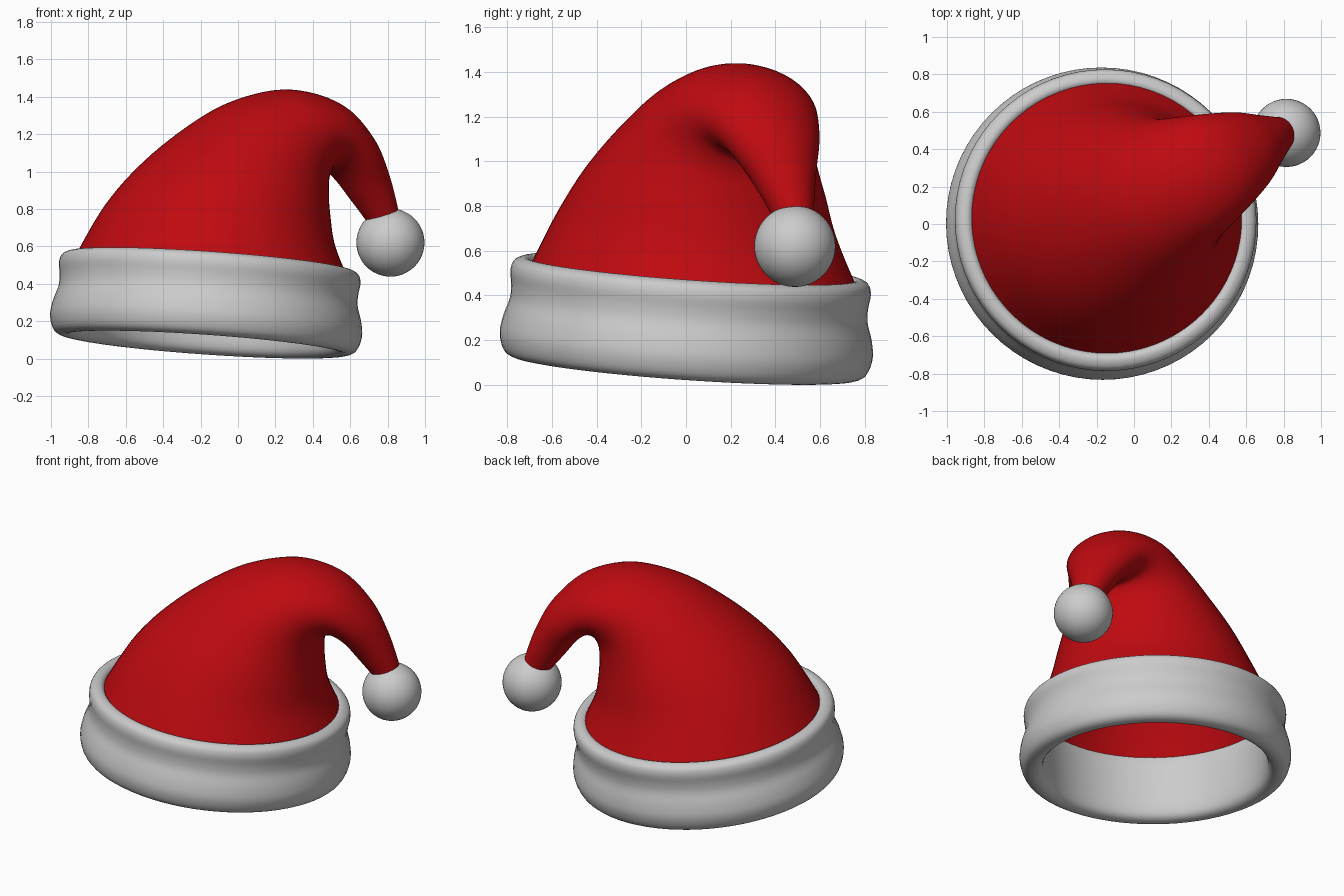
import bpy, math
from mathutils import Vector

if "Cube" in bpy.data.objects:
    bpy.data.objects.remove(bpy.data.objects["Cube"])


def spline(pts, steps, closed=False):
    """Smooth Catmull-Rom curve through tuples of any length."""
    n, out = len(pts), []
    for i in range(n if closed else n - 1):
        p = [pts[k % n] if closed else pts[min(max(k, 0), n - 1)] for k in range(i - 1, i + 3)]
        for j in range(steps):
            t = j / steps
            out.append([0.5 * (2 * b + (c - a) * t + (2 * a - 5 * b + 4 * c - d) * t * t
                               + (3 * b - a - 3 * c + d) * t ** 3) for a, b, c, d in zip(*p)])
    if not closed:
        out.append(list(pts[-1]))
    return out


def loft(name, rings, closed=False, cap=False):
    """Skin equal-length rings of points into a smooth object."""
    n, m = len(rings[0]), len(rings)
    verts = [v for r in rings for v in r]
    faces = []
    for i in range(m if closed else m - 1):
        a, b = i * n, (i + 1) % m * n
        faces += [(a + j, a + (j + 1) % n, b + (j + 1) % n, b + j) for j in range(n)]
    if cap:
        faces.append(tuple(range((m - 1) * n, m * n)))
    me = bpy.data.meshes.new(name)
    me.from_pydata(verts, [], faces)
    me.polygons.foreach_set("use_smooth", [True] * len(faces))
    ob = bpy.data.objects.new(name, me)
    bpy.context.collection.objects.link(ob)
    return ob


SIDES = 72
ANGLES = [2 * math.pi * k / SIDES for k in range(SIDES)]

# Fluffy brim: closed (radius, height) profile swept round a tilted axis
brim = [(.76, 0), (.812, .025), (.836, .10), (.826, .18), (.802, .26), (.80, .32), (.808, .385),
        (.794, .43), (.75, .448), (.718, .425), (.70, .35), (.69, .20), (.69, .08), (.71, .02)]
axis = Vector((.07, .07, 1)).normalized()
ax = Vector((0, 1, 0)).cross(axis).normalized()
ay = axis.cross(ax)
base = Vector((-.178, -.006, .075))
loft("brim", [[base + axis * h + (ax * math.cos(a) + ay * math.sin(a)) * r for a in ANGLES]
              for r, h in spline(brim, 4, True)], closed=True)

# Drooping cap: each section is (outer s, outer z, inner s, inner z, half width) in the bend plane
sections = [(-.74, .52, .76, .38, .745), (-.55, .835, .675, .58, .63),
            (-.32, 1.075, .65, .74, .54), (-.03, 1.285, .645, .86, .44),
            (.21, 1.395, .65, .94, .375), (.48, 1.438, .675, 1.00, .325),
            (.75, 1.365, .715, 1.005, .27), (.94, 1.19, .78, .95, .212),
            (1.045, 1.00, .855, .85, .147), (1.11, .81, .94, .74, .097), (1.12, .74, .97, .69, .09)]
th = math.radians(26.5)
d = Vector((math.cos(th), math.sin(th), 0))
side = Vector((-math.sin(th), math.cos(th), 0))
origin = Vector((-.15, .02, 0))
rings = []
for s0, z0, s1, z1, w in spline(sections, 6):
    outer = origin + d * s0 + Vector((0, 0, z0))
    inner = origin + d * s1 + Vector((0, 0, z1))
    mid, half = (outer + inner) / 2, (inner - outer) / 2
    rings.append([mid + half * math.cos(a) + side * w * math.sin(a) for a in ANGLES])
cap = loft("cap", rings, cap=True)
red = bpy.data.materials.new("red_felt")
red.diffuse_color = (.52, .003, .005, 1)
red.use_nodes = True
red.node_tree.nodes["Principled BSDF"].inputs["Base Color"].default_value = red.diffuse_color
cap.data.materials.append(red)

# Pompom at the tip
bpy.ops.mesh.primitive_uv_sphere_add(segments=48, ring_count=24, radius=.182,
                                     location=(.815, .487, .62))
bpy.context.object.name = "pompom"
bpy.ops.object.shade_smooth()
